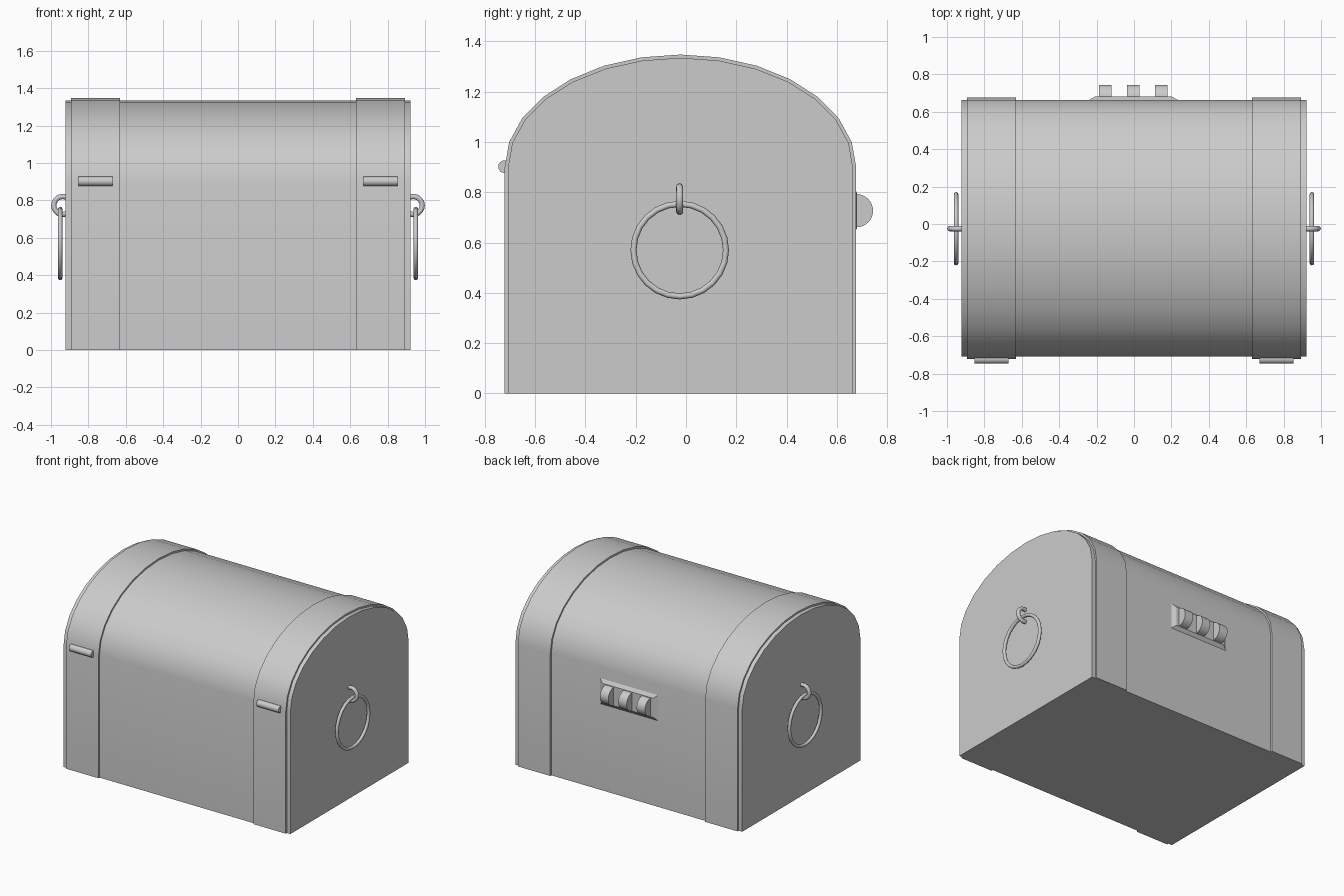
import bpy, bmesh
from math import pi, sin, cos, radians

if "Cube" in bpy.data.objects:
    bpy.data.objects.remove(bpy.data.objects["Cube"])

CY = -0.022      # depth centre of the chest
SPRING = 0.90    # height where the lid arch starts


def finish(name, bm, smooth=True):
    bmesh.ops.recalc_face_normals(bm, faces=bm.faces)
    me = bpy.data.meshes.new(name)
    bm.to_mesh(me)
    bm.free()
    ob = bpy.data.objects.new(name, me)
    bpy.context.collection.objects.link(ob)
    if smooth:
        bpy.ops.object.select_all(action='DESELECT')
        ob.select_set(True)
        bpy.context.view_layer.objects.active = ob
        bpy.ops.object.shade_smooth_by_angle(angle=radians(35))
    return ob


def arch(half, top, n=14):
    """Straight sides with a half-ellipse lid, as (y, z) points."""
    pts = [(CY + half, 0)]
    for i in range(n + 1):
        a = pi * i / n
        pts.append((CY + half * cos(a), SPRING + (top - SPRING) * sin(a)))
    return pts + [(CY - half, 0)]


def extrude_x(name, pts, x0, x1):
    bm = bmesh.new()
    face = bm.faces.new([bm.verts.new((x0, y, z)) for y, z in pts])
    res = bmesh.ops.extrude_face_region(bm, geom=[face], use_keep_orig=True)
    moved = [v for v in res['geom'] if isinstance(v, bmesh.types.BMVert)]
    bmesh.ops.translate(bm, verts=moved, vec=(x1 - x0, 0, 0))
    return finish(name, bm)


def circle(cy, cz, r, n):
    return [(cy + r * cos(2 * pi * i / n), cz + r * sin(2 * pi * i / n)) for i in range(n)]


def torus(name, loc, rot, major, minor, n, m=12):
    bpy.ops.mesh.primitive_torus_add(location=loc, rotation=rot, major_radius=major,
                                     minor_radius=minor, major_segments=n, minor_segments=m)
    ob = bpy.context.object
    ob.name = name
    bpy.ops.object.shade_smooth_by_angle(angle=radians(35))
    return ob


# Chest body with arched lid
body = arch(0.686, 1.335)
extrude_x("chest_body", body, -0.922, 0.922)

# Straps, hinges and ring handles on both ends
strap = arch(0.699, 1.348) + body[::-1]
for s, side in ((-1, "left"), (1, "right")):
    extrude_x("strap_" + side, strap, s * 0.63, s * 0.893)
    extrude_x("hinge_" + side, circle(-0.722, 0.902, 0.025, 16), s * 0.672, s * 0.852)
    torus("handle_ring_" + side, (s * 0.951, CY - 0.003, 0.57), (0, pi / 2, 0), 0.184, 0.012, 24)
    torus("handle_staple_" + side, (s * 0.937, CY - 0.003, 0.773), (pi / 2, 0, 0), 0.048, 0.014, 20)

# Lock plate with bevelled rim on the back
bm = bmesh.new()
rings = []
for y, hx, hz in ((0.655, 0.236, 0.094), (0.664, 0.236, 0.094), (0.681, 0.206, 0.07)):
    rings.append([bm.verts.new((-0.003 + a * hx, y, 0.727 + b * hz))
                  for a, b in ((-1, -1), (1, -1), (1, 1), (-1, 1))])
for lo, hi in zip(rings, rings[1:]):
    for i in range(4):
        j = (i + 1) % 4
        bm.faces.new((lo[i], lo[j], hi[j], hi[i]))
bm.faces.new(rings[0])
bm.faces.new(rings[-1])
finish("lock_plate", bm, smooth=False)

# Combination wheels
for i in range(3):
    x = -0.153 + i * 0.149
    extrude_x(f"lock_wheel_{i + 1}", circle(0.678, 0.727, 0.066, 32), x - 0.034, x + 0.034)
